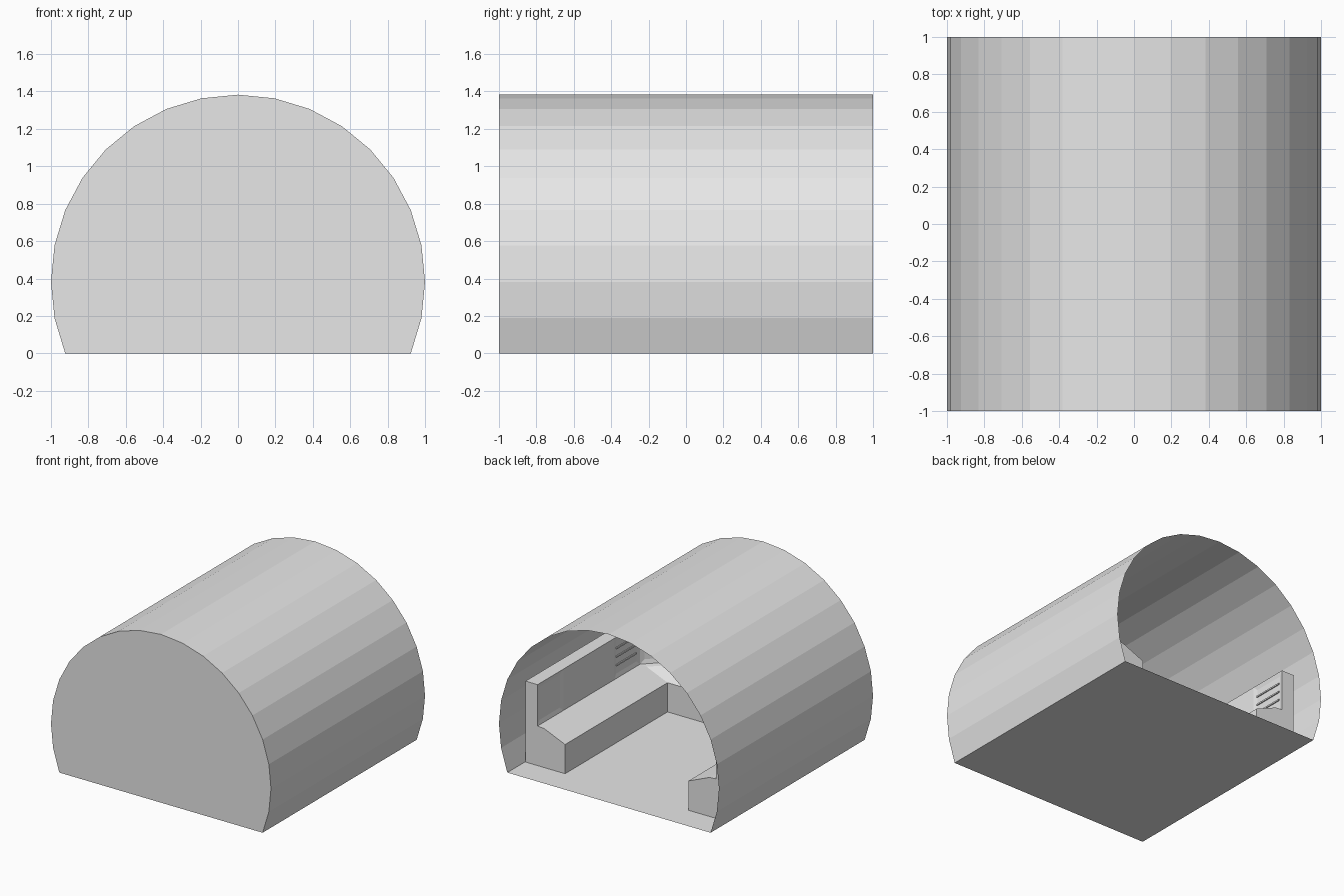
import bpy, bmesh, math
from mathutils import Vector

if "Cube" in bpy.data.objects:
    bpy.data.objects.remove(bpy.data.objects["Cube"])

grey = bpy.data.materials.new("plain grey")
grey.diffuse_color = (0.8, 0.8, 0.8, 1)
grey.use_nodes = True
grey.node_tree.nodes["Principled BSDF"].inputs["Base Color"].default_value = grey.diffuse_color


def finish(bm, name):
    mesh = bpy.data.meshes.new(name)
    bm.to_mesh(mesh)
    bm.free()
    mesh.materials.append(grey)
    obj = bpy.data.objects.new(name, mesh)
    bpy.context.collection.objects.link(obj)
    return obj


# Faceted tunnel shell with floor and closed front, open at the back
SIDES = 32
step = 2 * math.pi / SIDES
base = math.sin(2 * step)
arc = [(math.cos(i * step), math.sin(i * step) + base) for i in range(-2, 19)]
bm = bmesh.new()
front = [bm.verts.new((x, -1, z)) for x, z in arc]
back = [bm.verts.new((x, 1, z)) for x, z in arc]
n = len(arc)
for i in range(n):
    j = (i + 1) % n
    bm.faces.new((front[i], front[j], back[j], back[i]))
bm.faces.new(front)
bmesh.ops.recalc_face_normals(bm, faces=bm.faces)
finish(bm, "tunnel_shell")

# U-shaped console: one desk profile swept round the walls.
# Profile is (distance outward from the inner edge, height).
INNER, END = 0.56, 0.77
profile = [(0, 0), (0, 0.24), (0.19, 0.32), (0.25, 0.325),
           (0.25, 0.665), (0.36, 0.665), (0.36, 0)]
side_y = [END, 0.435, -0.225, -INNER]
stations = [((INNER, y), (1, 0)) for y in side_y]
stations += [((x, -INNER), (0, -1)) for x in (INNER, 0.19, -0.19, -INNER)]
stations += [((-INNER, y), (-1, 0)) for y in reversed(side_y)]
plain = {1, 9}                        # stretches of upright without a recess

bm = bmesh.new()
rows = [[bm.verts.new((p[0] + d * o[0], p[1] + d * o[1], z)) for d, z in profile]
        for p, o in stations]
uprights = []
for s, (a, b) in enumerate(zip(rows, rows[1:])):
    for k in range(len(profile) - 1):
        f = bm.faces.new((a[k], b[k], b[k + 1], a[k + 1]))
        if k == 3 and s not in plain:
            uprights.append(f)
bm.faces.new(rows[0])
bm.faces.new(rows[-1])
bmesh.ops.remove_doubles(bm, verts=bm.verts, dist=0.0005)
bmesh.ops.recalc_face_normals(bm, faces=bm.faces)
# Recessed screens in the upright panels
bmesh.ops.inset_individual(bm, faces=[f for f in uprights if f.is_valid],
                           thickness=0.035, depth=-0.008, use_even_offset=True)
finish(bm, "wall_console")


# Thin horizontal slats on the rack panels
def slats(name, x, y0, y1):
    bm = bmesh.new()
    for z in (0.43, 0.50, 0.57):
        made = bmesh.ops.create_cube(bm, size=1)["verts"]
        bmesh.ops.scale(bm, vec=Vector((0.009, y1 - y0, 0.012)), verts=made)
        bmesh.ops.translate(bm, vec=Vector((x, (y0 + y1) / 2, z)), verts=made)
    finish(bm, name)


RACK_X = INNER + 0.25 + 0.004
slats("right_rack_slats", RACK_X, -0.52, -0.26)
slats("left_rack_slats", -RACK_X, 0.47, 0.73)
